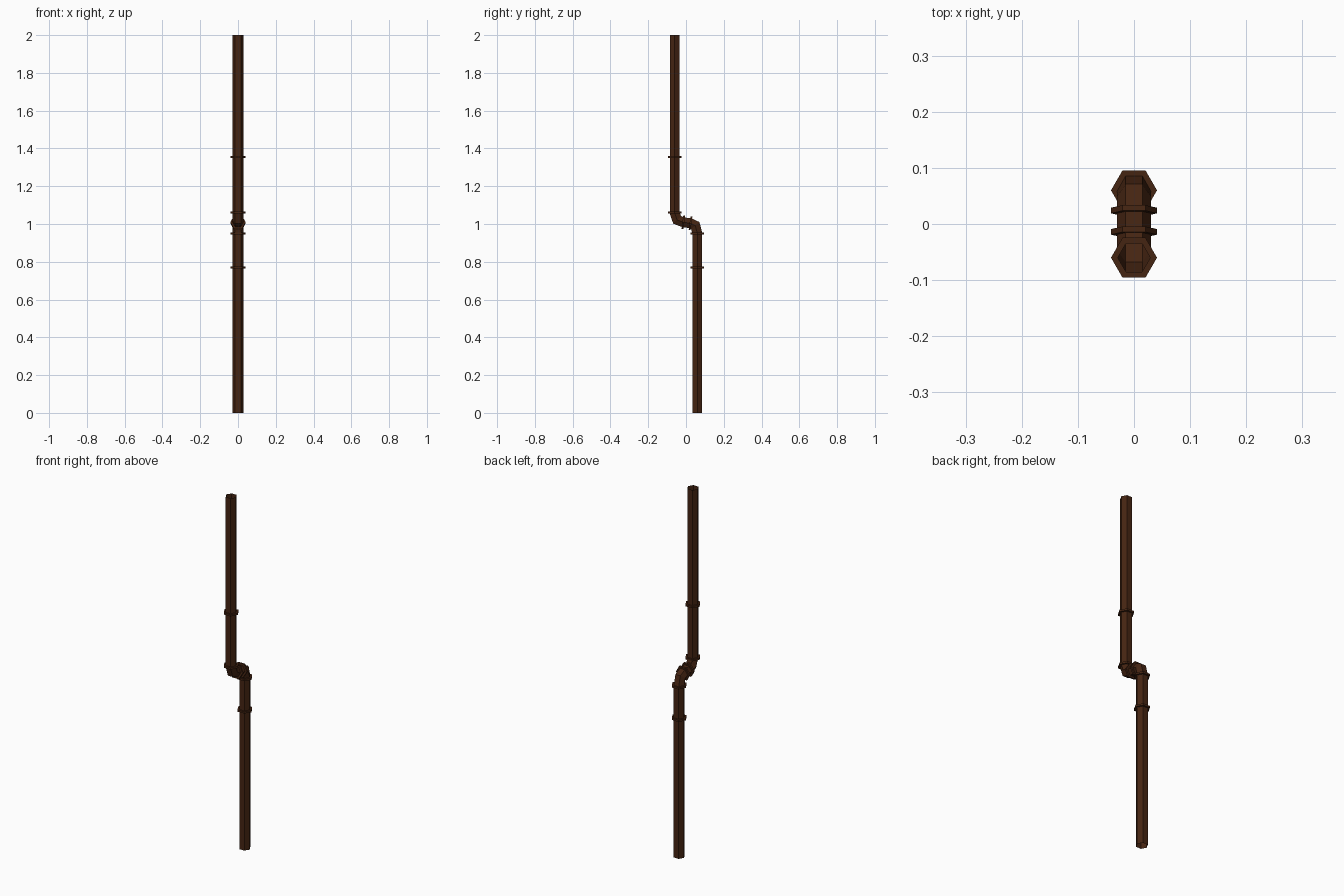
import bpy, bmesh, math
from mathutils import Vector

if "Cube" in bpy.data.objects:
    bpy.data.objects.remove(bpy.data.objects["Cube"])

SIDES, PIPE_R, COLLAR_R = 6, 0.03, 0.041

brown = bpy.data.materials.new("dark rusty brown")
brown.diffuse_color = (0.06, 0.018, 0.006, 1)
brown.use_nodes = True
brown.node_tree.nodes["Principled BSDF"].inputs["Base Color"].default_value = brown.diffuse_color


def skin(name, rings):
    """Six-sided open skin; each ring is (centre, direction, radius, mitre stretch)."""
    bm = bmesh.new()
    loops = []
    for c, t, r, stretch in rings:
        u = Vector((1, 0, 0))
        v = t.cross(u) * stretch
        loops.append([bm.verts.new(c + r * (math.cos(a) * u + math.sin(a) * v))
                      for a in (k * math.tau / SIDES for k in range(SIDES))])
    for a, b in zip(loops, loops[1:]):
        for k in range(SIDES):
            n = (k + 1) % SIDES
            bm.faces.new((a[k], a[n], b[n], b[k]))
    me = bpy.data.meshes.new(name)
    bm.to_mesh(me)
    bm.free()
    me.materials.append(brown)
    ob = bpy.data.objects.new(name, me)
    bpy.context.collection.objects.link(ob)


def pipe(name, path):
    pts = [Vector((0, y, z)) for y, z in path]
    dirs = [(b - a).normalized() for a, b in zip(pts, pts[1:])]
    rings = []
    for i, p in enumerate(pts):
        d0, d1 = dirs[max(i - 1, 0)], dirs[min(i, len(dirs) - 1)]
        t = (d0 + d1).normalized()
        rings.append((p, t, PIPE_R, 1 / t.dot(d0)))
    skin(name, rings)


def collar(name, y, z, direction, half):
    c, t = Vector((0, y, z)), Vector(direction).normalized()
    inner = PIPE_R - 0.001
    skin(name, [(c + t * s * half, t, r, 1) for s, r in
                ((-1, inner), (-1, COLLAR_R), (1, COLLAR_R), (1, inner))])


# Open drainpipe with a stepped double bend in the middle
pipe("drainpipe", [(0.06, 0), (0.06, 0.95), (0.049, 0.992), (0.024, 1.004),
                   (-0.014, 1.009), (-0.047, 1.022), (-0.06, 1.06), (-0.06, 2)])

# Collars on the upright runs
for i, (y, z) in enumerate([(0.06, 0.77), (0.06, 0.95), (-0.06, 1.06), (-0.06, 1.355)]):
    collar(f"upright_collar_{i + 1}", y, z, (0, 0, 1), 0.005)

# Collars on the crossing piece
for i, (y, z) in enumerate([(0.024, 1.004), (-0.014, 1.009)]):
    collar(f"crossing_collar_{i + 1}", y, z, (0, -1, 0.13), 0.005)
